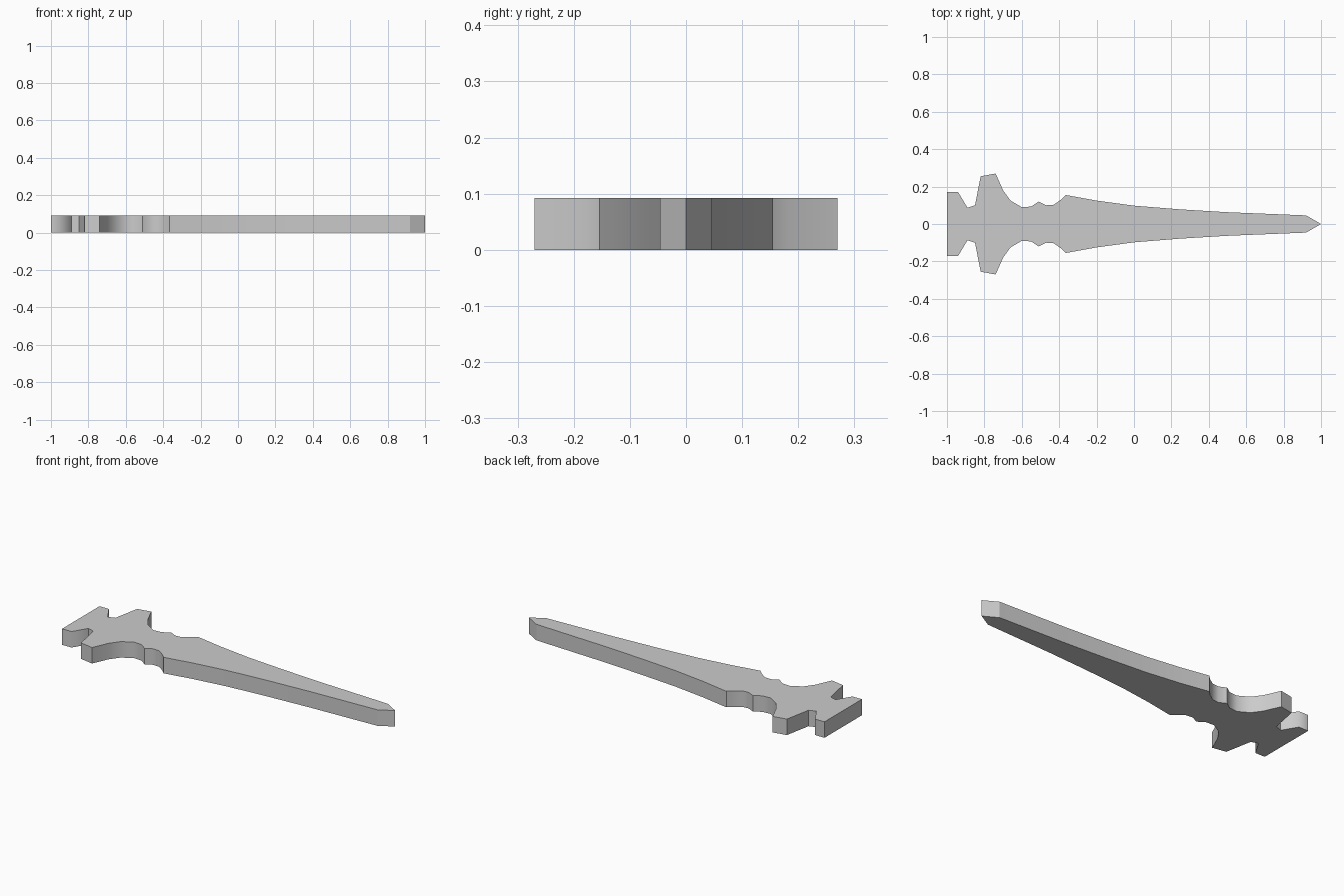
import bpy, bmesh

cube = bpy.data.objects.get("Cube")
if cube:
    bpy.data.objects.remove(cube, do_unlink=True)

HEIGHT = 0.092

# Half outline from pommel to tip: x, half width, hard corner
OUTLINE = [
    (-1, .17, True), (-.94, .17, False), (-.89, .087, True), (-.85, .1, True),  # pommel
    (-.82, .255, True), (-.74, .27, True),                                      # guard
    (-.7, .18, False), (-.66, .125, False), (-.6, .09, False), (-.55, .093, False),
    (-.51, .12, True), (-.47, .1, False), (-.43, .103, False), (-.39, .13, False),
    (-.365, .155, True), (-.2, .125, False), (0, .098, False), (.25, .078, False),
    (.5, .063, False), (.92, .046, True),                                       # blade
]

# Mirror the half outline and close it at the tip
loop = [(x, -y, hard) for x, y, hard in OUTLINE]
loop += [(1, 0, True)]
loop += [(x, y, hard) for x, y, hard in reversed(OUTLINE)]

bm = bmesh.new()
bottom = [bm.verts.new((x, y, 0)) for x, y, hard in loop]
top = [bm.verts.new((x, y, HEIGHT)) for x, y, hard in loop]
bm.faces.new(top)
bm.faces.new(bottom[::-1])
count = len(loop)
for i in range(count):
    j = (i + 1) % count
    side = bm.faces.new((bottom[i], bottom[j], top[j], top[i]))
    side.smooth = True

# Rims and hard corners stay sharp, curved sides stay smooth
for low, high, point in zip(bottom, top, loop):
    bm.edges.get((low, high)).smooth = not point[2]
for edge in bm.edges:
    if edge.verts[0].co.z == edge.verts[1].co.z:
        edge.smooth = False

mesh = bpy.data.meshes.new("dagger")
bm.to_mesh(mesh)
bm.free()

grey = bpy.data.materials.new("plain grey")
grey.use_nodes = True
colour = (0.6, 0.6, 0.6, 1)
grey.diffuse_color = colour
grey.node_tree.nodes["Principled BSDF"].inputs["Base Color"].default_value = colour
mesh.materials.append(grey)

dagger = bpy.data.objects.new("dagger", mesh)
bpy.context.collection.objects.link(dagger)
